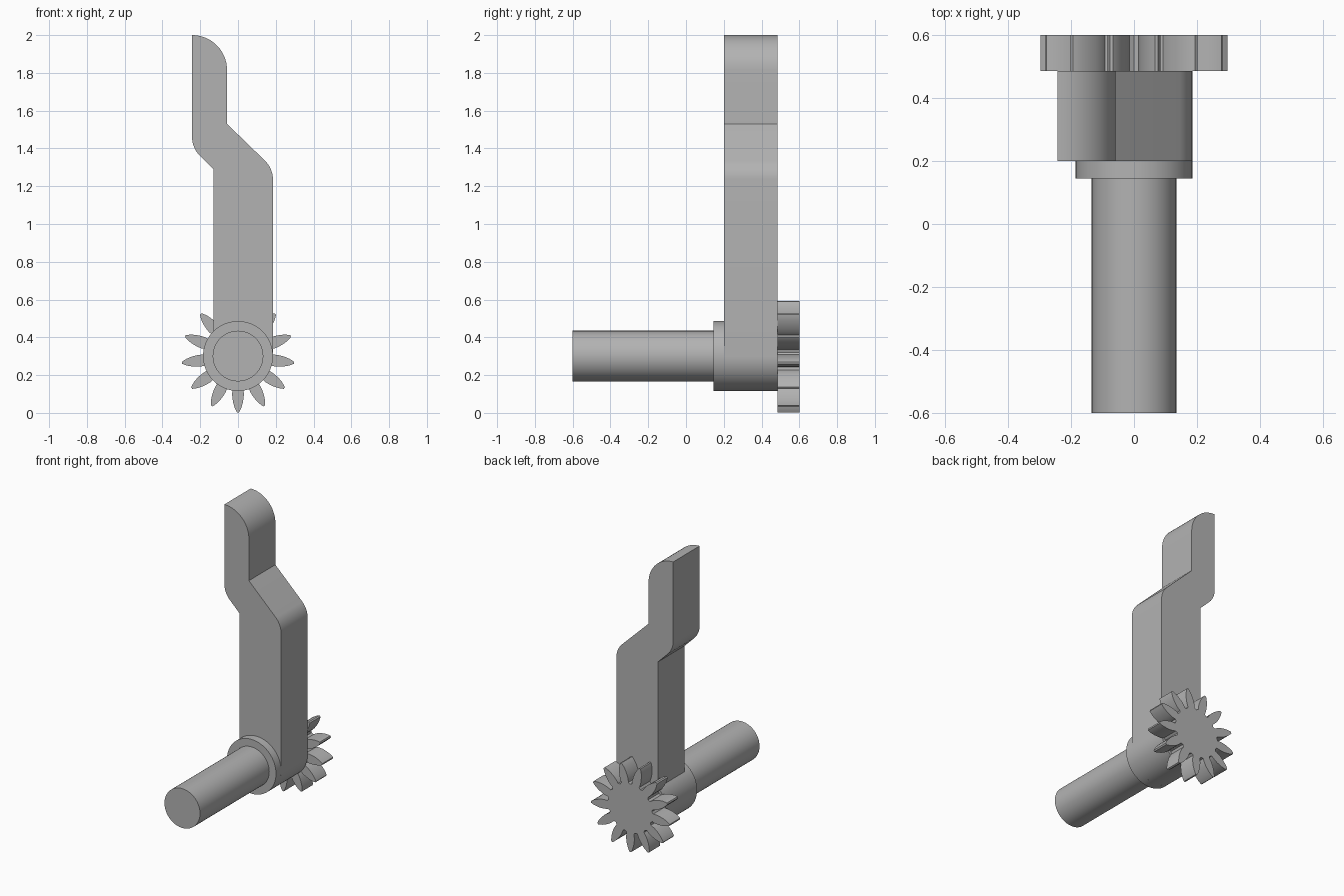
import bpy, bmesh
from math import sin, cos, radians, pi

cube = bpy.data.objects.get("Cube")
if cube:
    bpy.data.objects.remove(cube, do_unlink=True)

steel = bpy.data.materials.new("grey_steel")
steel.use_nodes = True
steel.diffuse_color = (0.45, 0.45, 0.45, 1)
steel.node_tree.nodes["Principled BSDF"].inputs["Base Color"].default_value = (0.45, 0.45, 0.45, 1)

AXIS_Z = 0.301
HUB_R = 0.185
TEETH = 13


def arc(cx, cz, r, start, end, steps):
    """Points on an arc in the XZ plane, angles in degrees."""
    angles = [radians(start + (end - start) * i / steps) for i in range(steps + 1)]
    return [(cx + r * cos(a), cz + r * sin(a)) for a in angles]


def extrude_outline(name, outline, y0, y1):
    """Extrude an XZ outline along Y into a closed solid."""
    bm = bmesh.new()
    face = bm.faces.new([bm.verts.new((x, y0, z)) for x, z in outline])
    result = bmesh.ops.extrude_face_region(bm, geom=[face])
    moved = [g for g in result["geom"] if isinstance(g, bmesh.types.BMVert)]
    bmesh.ops.translate(bm, verts=moved, vec=(0, y1 - y0, 0))
    bmesh.ops.recalc_face_normals(bm, faces=bm.faces)
    mesh = bpy.data.meshes.new(name)
    bm.to_mesh(mesh)
    bm.free()
    obj = bpy.data.objects.new(name, mesh)
    bpy.context.collection.objects.link(obj)
    mesh.materials.append(steel)
    bpy.ops.object.select_all(action="DESELECT")
    obj.select_set(True)
    bpy.context.view_layer.objects.active = obj
    bpy.ops.object.shade_smooth_by_angle(angle=radians(25))
    return obj


def disc(r):
    return arc(0, AXIS_Z, r, 0, 360, 64)[:-1]


# Shaft and the collar in front of the arm
extrude_outline("shaft", disc(0.134), -0.6, 0.145)
extrude_outline("collar", disc(HUB_R), 0.145, 0.2)

# Cranked lever arm, with the round hub as its lower end
arm = arc(0, AXIS_Z, HUB_R, 134.7, 360, 44)
arm += arc(0.045, 1.235, 0.14, 0, 45, 8)
arm += [(-0.058, 1.53)]
arm += arc(-0.243, 1.815, 0.185, 0, 90, 16)
arm += arc(-0.103, 1.46, 0.14, 180, 225, 8)
arm += [(-0.13, 1.29)]
extrude_outline("lever_arm", arm, 0.2, 0.485)

# Pinion: tooth flank as (radius, half width), mirrored and repeated
flank = [(0.170, 0.027), (0.178, 0.029), (0.20, 0.031), (0.22, 0.030),
         (0.245, 0.026), (0.27, 0.019), (0.288, 0.011), (0.298, 0.005)]
tooth = [(r, -w) for r, w in flank] + [(r, w) for r, w in reversed(flank)]
gear = []
for i in range(TEETH):
    a = -pi / 2 + 2 * pi * i / TEETH
    gear += [(r * cos(a) - w * sin(a), AXIS_Z + r * sin(a) + w * cos(a)) for r, w in tooth]
    # Rounded root of the gap to the next tooth
    mid = a + pi / TEETH
    gear.append((0.164 * cos(mid), AXIS_Z + 0.164 * sin(mid)))
extrude_outline("pinion_gear", gear, 0.485, 0.6)
